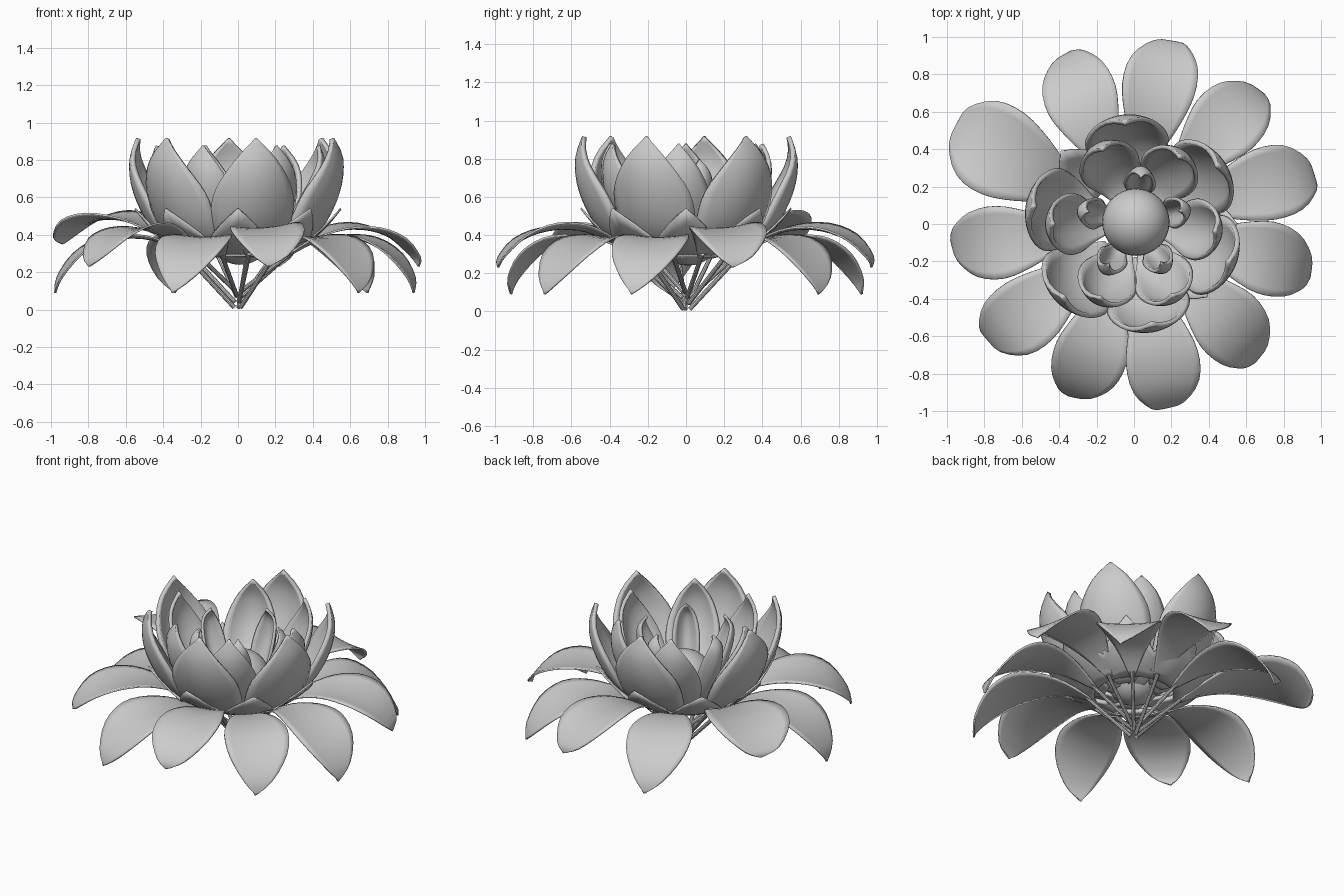
import bpy, math
from mathutils import Vector

if "Cube" in bpy.data.objects:
    bpy.data.objects.remove(bpy.data.objects["Cube"])

def spline(pts, t):
    # Catmull-Rom through the control rows (radius, height, half width)
    n = len(pts) - 1
    i = min(int(t * n), n - 1)
    u = t * n - i
    p = [Vector(pts[max(0, min(n, i + k))]) for k in (-1, 0, 1, 2)]
    return 0.5 * (2 * p[1] + (p[2] - p[0]) * u + (2 * p[0] - 5 * p[1] + 4 * p[2] - p[3]) * u * u
                  + (3 * p[1] - p[0] - 3 * p[2] + p[3]) * u ** 3)

def make(name, verts, faces, thick):
    me = bpy.data.meshes.new(name)
    me.from_pydata(verts, [], faces)
    me.update()
    ob = bpy.data.objects.new(name, me)
    bpy.context.collection.objects.link(ob)
    m = ob.modifiers.new("thickness", 'SOLIDIFY')
    m.thickness = thick
    m.offset = 0
    bpy.ops.object.select_all(action='DESELECT')
    ob.select_set(True)
    bpy.context.view_layer.objects.active = ob
    bpy.ops.object.shade_smooth_by_angle(angle=math.radians(45))
    return ob

def petal(name, rows, deg, bend_in, bend_up, thick, skew=0.0, tilt=0.0, nu=18, nv=10):
    # bend_in cups the edges toward the axis, bend_up lifts them, tilt rolls the blade
    a = math.radians(deg)
    verts, faces = [], []
    for i in range(nu + 1):
        t = i / nu
        r, z, w = spline(rows, t)
        w = max(w, 0.003)
        for j in range(nv + 1):
            s = (2 * j / nv - 1) * w
            rr = r - bend_in * s * s
            ss = s + skew * t ** 4
            verts.append((rr * math.cos(a) - ss * math.sin(a),
                          rr * math.sin(a) + ss * math.cos(a), z + bend_up * s * s + tilt * s))
    k = nv + 1
    for i in range(nu):
        for j in range(nv):
            faces.append((i * k + j, (i + 1) * k + j, (i + 1) * k + j + 1, i * k + j + 1))
    return make(name, verts, faces, thick)

# Upright petal rings
outer = [(.18, .29, .05), (.32, .335, .14), (.46, .45, .205), (.55, .62, .21), (.575, .78, .125), (.54, .915, 0)]
inner = [(.12, .30, .04), (.23, .34, .09), (.35, .45, .145), (.44, .60, .155), (.465, .75, .10), (.43, .875, 0)]
small = [(.10, .31, .02), (.19, .37, .05), (.26, .50, .075), (.30, .62, .075), (.30, .72, .05), (.25, .79, 0)]
for n, d in enumerate((95, 35, -22, -80, -134, 170)):
    petal(f"outer_petal_{n}", outer, d, 1.9, 0, .025)
for n, d in enumerate((113, 56, -5, -62, -115, 180)):
    petal(f"inner_petal_{n}", inner, d, 3.6, 0, .022)
for n, d in enumerate((82, 16, -55, -122, 165)):
    petal(f"small_petal_{n}", small, d, 12, 0, .018)

# Leaves: low drooping ones, flatter high ones, and one large raised one
low = [(.26, .28, .015), (.41, .36, .08), (.57, .385, .15), (.73, .36, .195), (.87, .28, .175), (.96, .17, .09), (.98, .09, 0)]
high = [(.26, .29, .015), (.41, .38, .08), (.57, .43, .15), (.74, .425, .195), (.89, .37, .18), (.985, .28, .09), (.995, .23, 0)]
big = [(r * 1.09, z + .12 * i / 6, w * 1.25) for i, (r, z, w) in enumerate(high)]
leaves = [(80, high), (48, low), (17, high), (-14, low), (-46, low), (-78, high),
          (-108, low), (-140, high), (-172, low), (152, big), (113, low)]
for n, (d, rows) in enumerate(leaves):
    petal(f"leaf_{n}", rows, d, .2, .6, .01, skew=-.05,
          tilt={id(low): 0, id(high): .06, id(big): -.03}[id(rows)])

# Leaf stalks meeting at the foot
for n, (d, rows) in enumerate(leaves):
    a = math.radians(d)
    foot = Vector((.02 * math.cos(a), .02 * math.sin(a), .012 + .03 * (n % 4)))
    head = Vector((.29 * math.cos(a), .29 * math.sin(a), .30))
    v = head - foot
    bpy.ops.mesh.primitive_cylinder_add(vertices=10, radius=.012, depth=v.length, location=(foot + head) / 2)
    ob = bpy.context.object
    ob.name = f"stalk_{n}"
    ob.rotation_euler = v.to_track_quat('Z', 'Y').to_euler()
    bpy.ops.object.shade_smooth_by_angle()

# Eight-pointed calyx under the cup
verts, faces = [], []
N, rings = 64, 6
for i in range(rings):
    t = i / (rings - 1)
    for j in range(N):
        p = abs((j % 8) - 4) / 4
        r = .24 + t * (.17 + .14 * p)
        z = .29 + .08 * t + .17 * p * t ** 2
        a = 2 * math.pi * j / N
        verts.append((r * math.cos(a), r * math.sin(a), z))
for i in range(rings - 1):
    for j in range(N):
        q = (j + 1) % N
        faces.append((i * N + j, i * N + q, (i + 1) * N + q, (i + 1) * N + j))
make("calyx", verts, faces, .01)

# Seed head in the middle
bpy.ops.mesh.primitive_uv_sphere_add(segments=32, ring_count=16, radius=.18, location=(.01, .01, .42))
bpy.context.object.name = "seed_head"
bpy.ops.object.shade_smooth_by_angle()
